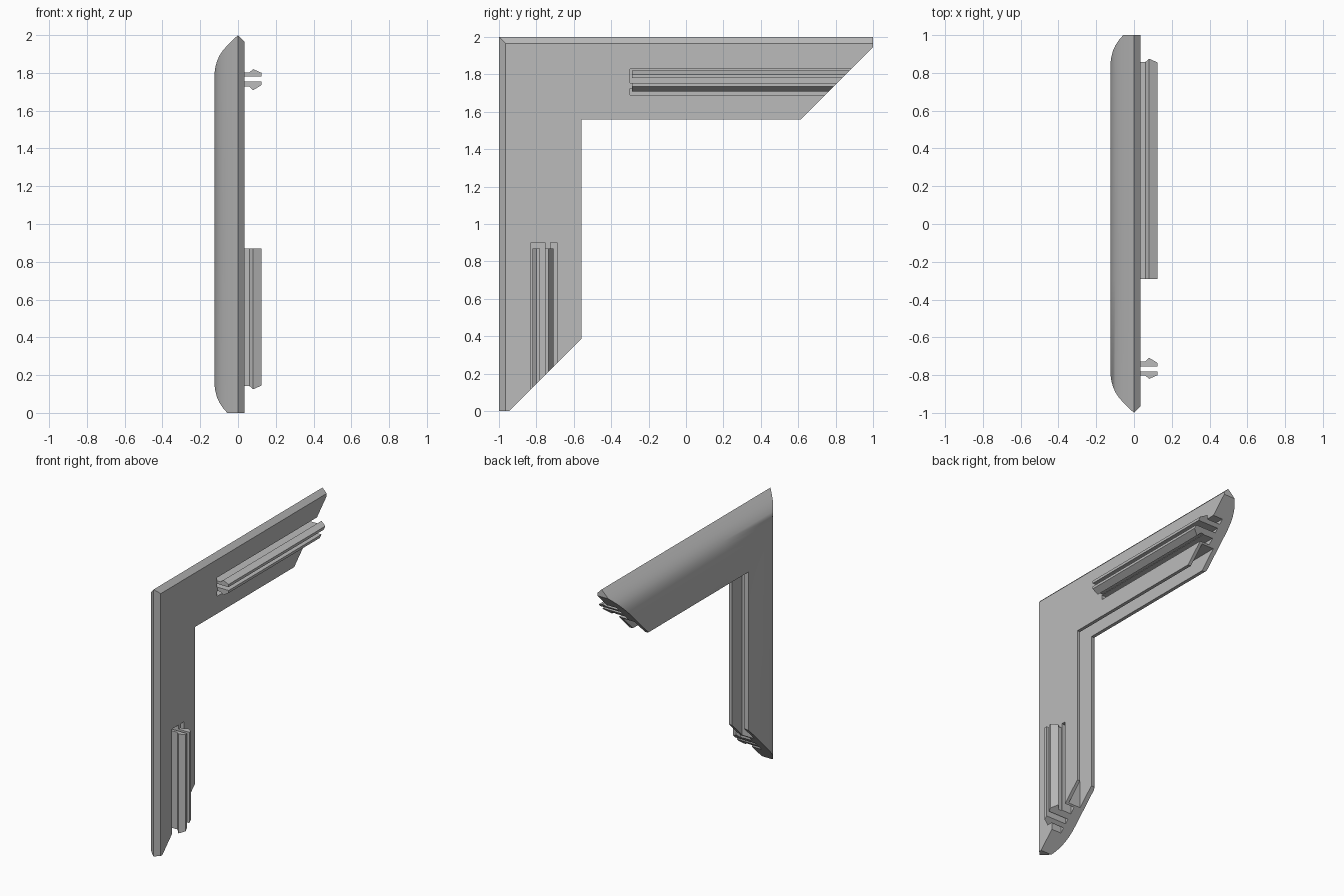
import bpy, bmesh, math

if "Cube" in bpy.data.objects:
    bpy.data.objects.remove(bpy.data.objects["Cube"])

grey = bpy.data.materials.new("plain grey")
grey.diffuse_color = (0.5, 0.5, 0.5, 1)
grey.use_nodes = True
grey.node_tree.nodes["Principled BSDF"].inputs["Base Color"].default_value = grey.diffuse_color

# u = distance from the outer edge, t = distance along the leg, x = depth
def horizontal(u, x, t):
    return (x, t - 1, 2 - u)

def vertical(u, x, t):
    return (x, u - 1, 2 - t)

def end(u):
    # 45 degree cut at the free end of each leg
    return min(2.0, 2.055 - u)

def loft(bm, rings, caps=()):
    """Skin matching rings of points; caps are (ring index, point indices)."""
    vs = [[bm.verts.new(p) for p in r] for r in rings]
    n = len(vs[0])
    for a, b in zip(vs, vs[1:]):
        for i in range(n):
            j = (i + 1) % n
            bm.faces.new((a[i], a[j], b[j], b[i]))
    for r, idx in caps:
        bm.faces.new([vs[r][i] for i in idx])

def finish(name, bm):
    bmesh.ops.remove_doubles(bm, verts=bm.verts, dist=1e-5)
    bmesh.ops.recalc_face_normals(bm, faces=bm.faces)
    me = bpy.data.meshes.new(name)
    bm.to_mesh(me)
    bm.free()
    ob = bpy.data.objects.new(name, me)
    bpy.context.collection.objects.link(ob)
    me.materials.append(grey)
    bpy.context.view_layer.objects.active = ob
    bpy.ops.object.select_all(action='DESELECT')
    ob.select_set(True)
    bpy.ops.object.shade_smooth_by_angle(angle=math.radians(25))

# Frame cross-section: rounded back, grooved inner edge, flat face with two slots
FACE, FLOOR = .035, -.045
slots = [(.275, .31), (.17, .245)]
back = [(0, 0), (.03, -.032), (.055, -.057), (.08, -.079), (.11, -.099), (.14, -.112),
        (.17, -.12), (.20, -.124), (.23, -.125), (.425, -.125), (.435, -.121), (.44, -.11),
        (.44, -.09), (.32, -.09), (.32, .01), (.44, .01), (.44, FACE)]
front = [(.055, FACE), (.035, FACE)]
plain = back + [(u, FACE) for a, b in slots for u in (b, a)] + front
slotted = back + [p for a, b in slots for p in ((b, FACE), (b, FLOOR), (a, FLOOR), (a, FACE))] + front

legs = (("top", horizontal, .70, .71), ("side", vertical, 1.10, 1.13))
bm = bmesh.new()
# Plain part around the mitred corner
loft(bm, [[horizontal(u, x, .70) for u, x in plain],
          [horizontal(u, x, u) for u, x in plain],
          [vertical(u, x, 1.10) for u, x in plain]])
# Slotted part of each leg, with its free end and the closed ends of the slots
n = len(slotted)
end_caps = [(1, list(range(2, n - 1))), (1, [0, 1, 2, n - 2, n - 1])]
for leg, place, slot_t, prong_t in legs:
    loft(bm, [[place(u, x, slot_t) for u, x in slotted],
              [place(u, x, end(u)) for u, x in slotted]], end_caps)
    for a, b in slots:
        bm.faces.new([bm.verts.new(place(u, x, slot_t)) for u, x in
                      ((b, FACE), (b, FLOOR), (a, FLOOR), (a, FACE))])
finish("corner_frame", bm)

# Barbed clip prongs standing in the slots
prongs = {
    "outer": [(.22, FLOOR), (.22, .125), (.20, .125), (.18, .08), (.198, .06), (.198, FLOOR)],
    "inner": [(.245, .03), (.245, .125), (.264, .125), (.292, .08), (.272, .06), (.272, .03)]}
for leg, place, slot_t, prong_t in legs:
    for name, prof in prongs.items():
        bm = bmesh.new()
        loft(bm, [[place(u, x, prong_t) for u, x in prof],
                  [place(u, x, end(u)) for u, x in prof]],
             [(0, range(len(prof))), (1, range(len(prof)))])
        finish(f"{leg}_{name}_prong", bm)
